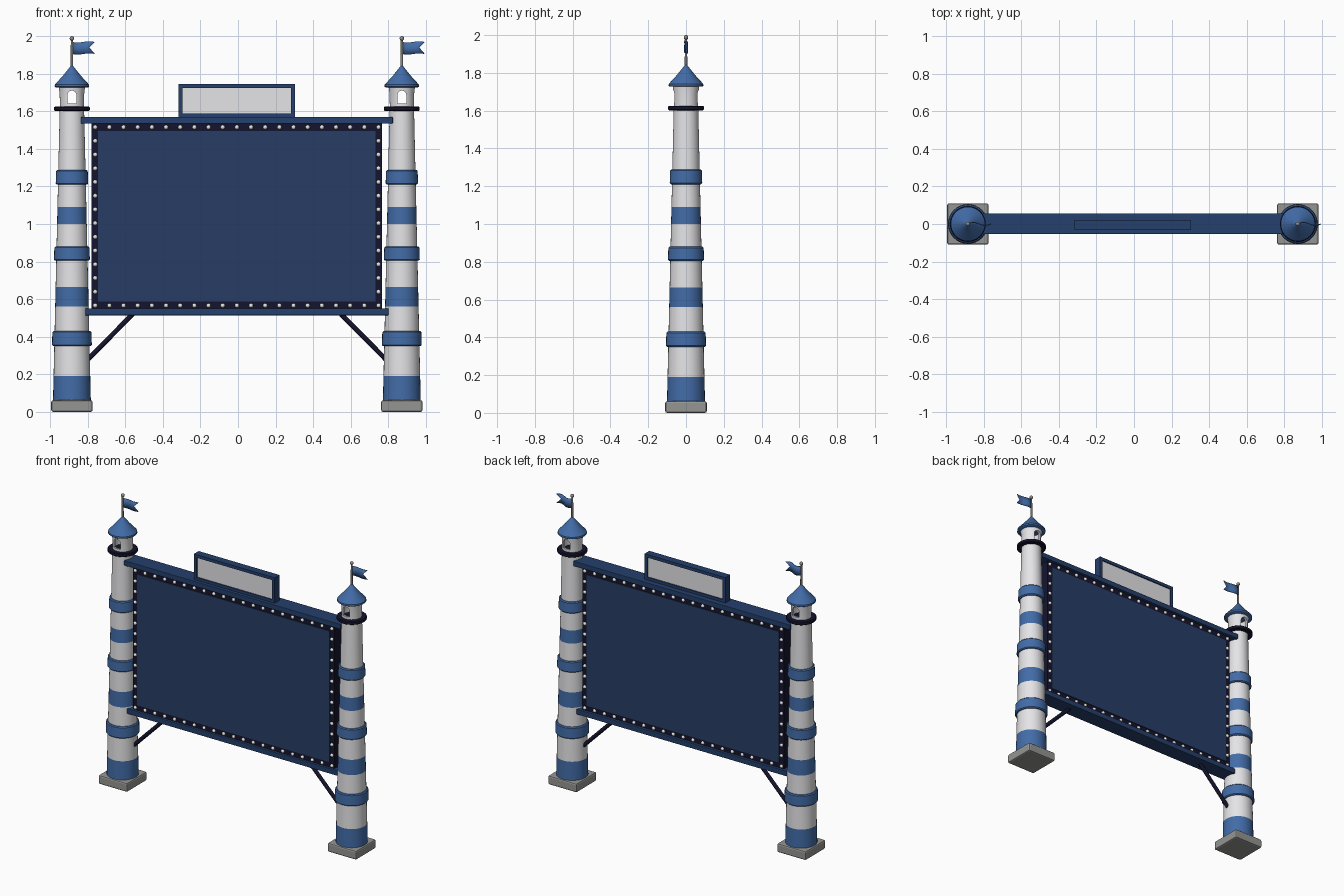
import bpy, bmesh, math
from mathutils import Vector, Matrix

cube = bpy.data.objects.get("Cube")
if cube:
    bpy.data.objects.remove(cube, do_unlink=True)


def material(name, color):
    m = bpy.data.materials.new(name)
    m.use_nodes = True
    m.diffuse_color = (*color, 1)
    bsdf = next(n for n in m.node_tree.nodes if n.type == 'BSDF_PRINCIPLED')
    bsdf.inputs["Base Color"].default_value = (*color, 1)
    return m


WHITE = material("white paint", (0.8, 0.8, 0.82))
BLUE = material("blue paint", (0.055, 0.15, 0.39))
NAVY = material("navy", (0.02, 0.046, 0.13))
BEAM = material("beam blue", (0.018, 0.05, 0.15))
DARK = material("dark navy", (0.007, 0.007, 0.028))
STONE = material("grey stone", (0.3, 0.3, 0.29))
METAL = material("pole metal", (0.28, 0.26, 0.24))
BULB = material("bulb white", (0.9, 0.9, 0.88))

MID = -0.006            # x of the symmetry plane
TOWERS = {"right": MID - 0.878, "left": MID + 0.878}


def finish(name, bm, mats, smooth=True):
    bmesh.ops.recalc_face_normals(bm, faces=bm.faces[:])
    me = bpy.data.meshes.new(name)
    bm.to_mesh(me)
    bm.free()
    for m in mats:
        me.materials.append(m)
    ob = bpy.data.objects.new(name, me)
    bpy.context.collection.objects.link(ob)
    activate(ob)
    if smooth:
        bpy.ops.object.shade_smooth_by_angle(angle=math.radians(35))
    return ob


def activate(ob):
    bpy.ops.object.select_all(action='DESELECT')
    ob.select_set(True)
    bpy.context.view_layer.objects.active = ob


def apply_modifier(ob, kind, **settings):
    mod = ob.modifiers.new(kind, kind)
    for key, value in settings.items():
        setattr(mod, key, value)
    activate(ob)
    bpy.ops.object.modifier_apply(modifier=mod.name)


def box(name, x0, x1, y0, y1, z0, z1, mat, bevel=0):
    bm = bmesh.new()
    bmesh.ops.create_cube(bm, size=1)
    bmesh.ops.scale(bm, vec=(x1 - x0, y1 - y0, z1 - z0), verts=bm.verts)
    bmesh.ops.translate(bm, vec=((x0 + x1) / 2, (y0 + y1) / 2, (z0 + z1) / 2), verts=bm.verts)
    ob = finish(name, bm, [mat], smooth=False)
    if bevel:
        apply_modifier(ob, 'BEVEL', width=bevel, segments=2)
    return ob


def lathe(name, cx, profile, mats, bands=None, closed=False, n=32):
    """Spin (radius, z) points about a vertical axis; bands gives a slot per segment."""
    bm = bmesh.new()
    rings = [[bm.verts.new((cx + r * math.cos(math.tau * i / n), r * math.sin(math.tau * i / n), z))
              for i in range(n)] for r, z in profile]
    pairs = list(zip(rings, rings[1:] + rings[:1])) if closed else list(zip(rings, rings[1:]))
    for k, (a, b) in enumerate(pairs):
        for i in range(n):
            j = (i + 1) % n
            f = bm.faces.new((a[i], a[j], b[j], b[i]))
            f.material_index = bands[k] if bands else 0
    if not closed:
        bm.faces.new(rings[0])
        bm.faces.new(rings[-1])
    return finish(name, bm, mats)


def shaft_radius(z):
    return 0.102 - 0.023 * z


def arch_cutter(cx):
    """Round-topped prism running front to back."""
    half, z0, spring = 0.024, 1.642, 1.686
    outline = [(-half, z0), (half, z0)]
    outline += [(half * math.cos(a * math.pi / 10), spring + half * math.sin(a * math.pi / 10))
                for a in range(11)]
    bm = bmesh.new()
    face = bm.faces.new([bm.verts.new((cx + x, -0.2, z)) for x, z in outline])
    ext = bmesh.ops.extrude_face_region(bm, geom=[face])
    bmesh.ops.translate(bm, vec=(0, 0.4, 0),
                        verts=[v for v in ext["geom"] if isinstance(v, bmesh.types.BMVert)])
    ob = finish("window_cutter", bm, [WHITE], smooth=False)
    ob.hide_render = True
    return ob


def flag(name, cx):
    """Waving swallowtail pennant."""
    bm = bmesh.new()
    cols, rows = 10, []
    for height, reach in ((-0.032, 0.122), (0, 0.092), (0.032, 0.122)):
        row = []
        for i in range(cols + 1):
            x = reach * i / cols
            wave = math.sin(x / 0.122 * math.tau)
            row.append(bm.verts.new((cx + x, 0.009 * wave, 1.937 + height - 0.003 * wave)))
        rows.append(row)
    for a, b in zip(rows, rows[1:]):
        for i in range(cols):
            bm.faces.new((a[i], a[i + 1], b[i + 1], b[i]))
    ob = finish(name, bm, [BLUE])
    apply_modifier(ob, 'SOLIDIFY', thickness=0.004, offset=0)


# Lighthouse towers
for side, cx in TOWERS.items():
    box(f"{side}_base", cx - 0.11, cx + 0.11, -0.11, 0.11, 0, 0.062, STONE, bevel=0.01)
    levels = (0.06, 0.19, 0.56, 0.665, 1.0, 1.09, 1.605)
    lathe(f"{side}_tower_shaft", cx, [(shaft_radius(z), z) for z in levels],
          [WHITE, BLUE], bands=(1, 0, 1, 0, 1, 0))
    for k, (z0, z1) in enumerate(((0.35, 0.43), (0.805, 0.88), (1.21, 1.288))):
        r = shaft_radius(z0) + 0.012
        lathe(f"{side}_raised_band_{k + 1}", cx,
              [(r - 0.006, z0), (r, z0 + 0.006), (r - 0.002, z1 - 0.006), (r - 0.008, z1)], [BLUE])
    lathe(f"{side}_gallery", cx, [(0.09, 1.602), (0.095, 1.606), (0.095, 1.621), (0.09, 1.625)], [DARK])
    lantern = lathe(f"{side}_lantern_room", cx,
                    [(0.064, 1.62), (0.065, 1.69), (0.071, 1.735), (0.052, 1.735), (0.052, 1.62)],
                    [WHITE], closed=True)
    cutter = arch_cutter(cx)
    apply_modifier(lantern, 'BOOLEAN', operation='DIFFERENCE', object=cutter, solver='EXACT')
    bpy.data.objects.remove(cutter, do_unlink=True)
    lathe(f"{side}_roof", cx, [(0.086, 1.727), (0.092, 1.731), (0.091, 1.742), (0.047, 1.79),
                               (0.012, 1.834), (0.006, 1.842)], [BLUE])
    lathe(f"{side}_flag_pole", cx, [(0.007, 1.83), (0.006, 1.98)], [METAL], n=12)
    bm = bmesh.new()
    bmesh.ops.create_uvsphere(bm, u_segments=16, v_segments=10, radius=0.012,
                              matrix=Matrix.Translation((cx, 0, 1.988)))
    finish(f"{side}_pole_ball", bm, [METAL])
    flag(f"{side}_flag", cx)

# Main board: dark surround, raised screen on both sides, beams
box("board_surround", MID - 0.773, MID + 0.773, -0.038, 0.038, 0.54, 1.545, DARK)
box("screen", MID - 0.738, MID + 0.738, -0.043, 0.043, 0.587, 1.495, NAVY)
box("top_beam", MID - 0.83, MID + 0.83, -0.054, 0.056, 1.535, 1.57, BEAM, bevel=0.003)
box("bottom_beam", MID - 0.808, MID + 0.808, -0.054, 0.056, 0.514, 0.55, BEAM, bevel=0.003)

# Marquee bulbs around the screen
NX, NZ = 20, 13
X0, X1, Z0, Z1 = MID - 0.754, MID + 0.754, 0.566, 1.515
spots = set()
for i in range(NX + 1):
    x = X0 + (X1 - X0) * i / NX
    spots |= {(x, Z0), (x, Z1)}
for k in range(1, NZ):
    z = Z0 + (Z1 - Z0) * k / NZ
    spots |= {(X0, z), (X1, z)}
bm = bmesh.new()
for x, z in sorted(spots):
    for y in (-0.04, 0.04):
        bmesh.ops.create_icosphere(bm, subdivisions=2, radius=0.012,
                                   matrix=Matrix.Translation((x, y, z)))
finish("marquee_bulbs", bm, [BULB])

# Small sign on the top beam
SX, SY0, SY1, ZB, ZT, RIM = 0.31, -0.032, 0.02, 1.568, 1.746, 0.021
for name, sx in (("right", -1), ("left", 1)):
    a, b = sorted((MID + sx * SX, MID + sx * (SX - RIM)))
    box(f"sign_{name}_rim", a, b, SY0, SY1, ZB, ZT, BEAM)
box("sign_top_rim", MID - SX + RIM, MID + SX - RIM, SY0, SY1, ZT - RIM, ZT, BEAM)
box("sign_bottom_rim", MID - SX + RIM, MID + SX - RIM, SY0, SY1, ZB, ZB + RIM, BEAM)
box("sign_panel", MID - SX + RIM, MID + SX - RIM, SY0 + 0.008, SY1 - 0.008,
    ZB + RIM, ZT - RIM, WHITE)

# Diagonal struts from towers to the bottom beam
for name, s in (("right", -1), ("left", 1)):
    low, high = Vector((MID + s * 0.81, 0, 0.262)), Vector((MID + s * 0.55, 0, 0.525))
    d = high - low
    bm = bmesh.new()
    bmesh.ops.create_cone(bm, cap_ends=True, segments=12, radius1=0.013, radius2=0.013, depth=d.length,
                          matrix=Matrix.Translation((low + high) / 2) @ d.to_track_quat('Z', 'Y').to_matrix().to_4x4())
    finish(f"{name}_strut", bm, [DARK])
